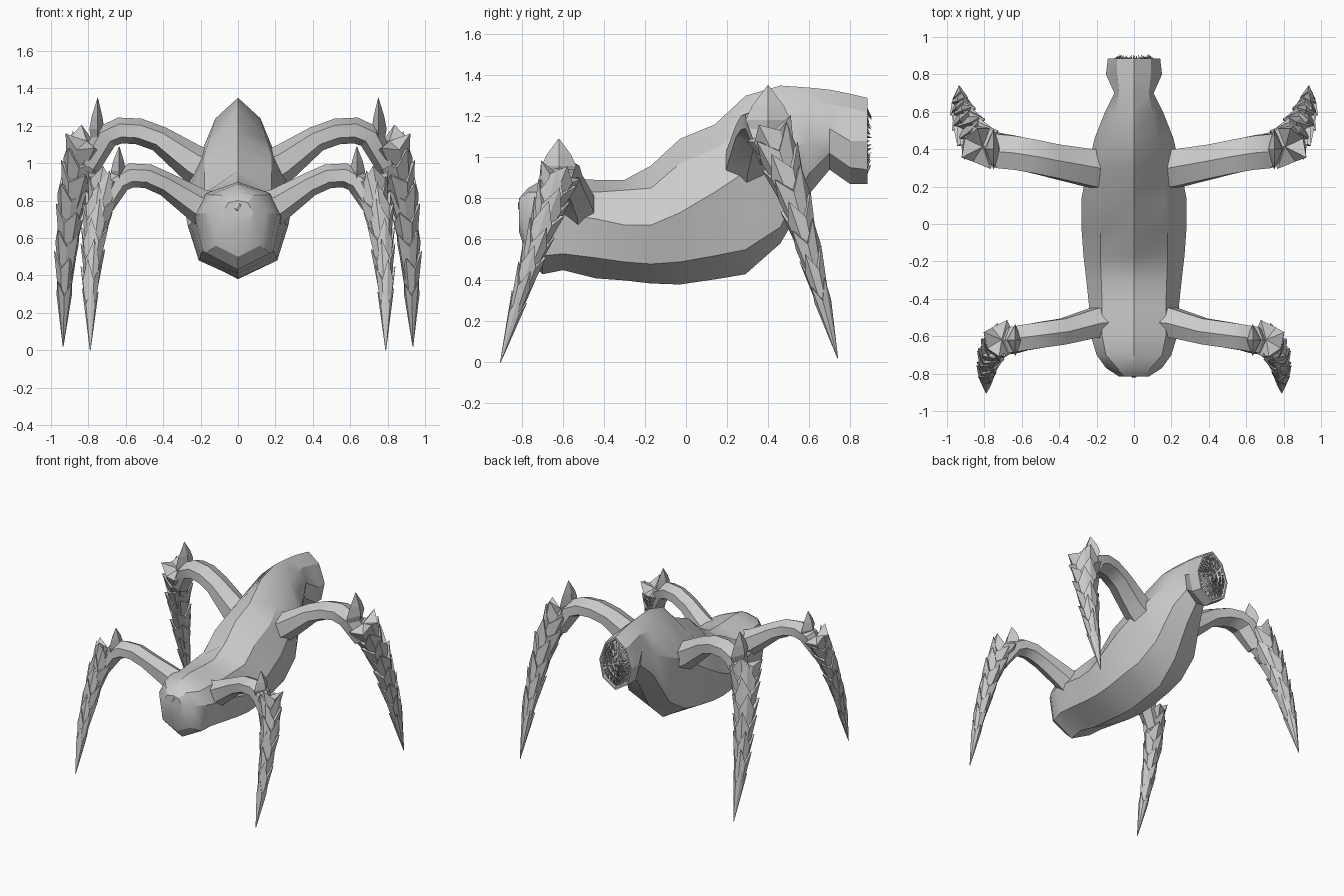
import bpy, bmesh, math, random
from mathutils import Vector

if "Cube" in bpy.data.objects:
    bpy.data.objects.remove(bpy.data.objects["Cube"])

random.seed(4)


def finish(name, bm, mirror=False, smooth=None):
    bmesh.ops.recalc_face_normals(bm, faces=bm.faces)
    me = bpy.data.meshes.new(name)
    bm.to_mesh(me)
    bm.free()
    ob = bpy.data.objects.new(name, me)
    bpy.context.collection.objects.link(ob)
    if mirror:
        ob.modifiers.new("Mirror", 'MIRROR').use_mirror_merge = False
    if smooth:
        bpy.ops.object.select_all(action='DESELECT')
        ob.select_set(True)
        bpy.context.view_layer.objects.active = ob
        bpy.ops.object.shade_smooth_by_angle(angle=math.radians(smooth))
    return ob


def loft(bm, rings):
    """Skin a list of equal-length point rings and cap both ends."""
    vs = [[bm.verts.new(p) for p in r] for r in rings]
    n = len(vs[0])
    for a, b in zip(vs, vs[1:]):
        for i in range(n):
            j = (i + 1) % n
            bm.faces.new((a[i], a[j], b[j], b[i]))
    for r in (vs[0], vs[-1]):
        c = bm.verts.new(sum((v.co for v in r), Vector()) / n)
        for i in range(n):
            bm.faces.new((r[i], r[(i + 1) % n], c))


def body_ring(y, zt, xu, zu, xs, zs, xl, zl, zb):
    half = [(xu, zu), (xs, zs), (xl, zl)]
    pts = [(0, zt)] + half + [(0, zb)] + [(-x, z) for x, z in reversed(half)]
    return [Vector((x, y, z)) for x, z in pts]


# Body: eight-sided sections from blunt front to flared open mouth
sections = [
    (-.815, .80, .05, .79, .08, .74, .06, .67, .64),
    (-.77, .85, .09, .83, .15, .74, .12, .56, .50),
    (-.70, .89, .15, .83, .20, .73, .17, .52, .43),
    (-.60, .90, .17, .84, .23, .72, .19, .53, .45),
    (-.44, .89, .17, .83, .24, .70, .20, .51, .41),
    (-.30, .89, .175, .84, .255, .67, .205, .49, .40),
    (-.17, .96, .18, .85, .27, .67, .21, .48, .385),
    (-.03, 1.09, .18, .97, .28, .73, .21, .49, .38),
    (.14, 1.16, .18, 1.04, .28, .83, .21, .52, .405),
    (.29, 1.30, .15, 1.14, .25, .93, .20, .55, .43),
    (.46, 1.35, .12, 1.24, .21, 1.02, .18, .66, .58),
    (.60, 1.34, .10, 1.25, .155, 1.08, .13, .92, .82),
    (.70, 1.33, .08, 1.26, .105, 1.14, .09, 1.02, .94),
    (.80, 1.31, .09, 1.24, .15, 1.08, .12, .95, .87),
    (.885, 1.29, .09, 1.22, .14, 1.08, .11, .94, .87),
]
rings = [body_ring(*s) for s in sections]
mouth = Vector((0, .885, 1.08))
lip = rings[-1]
for scale, depth in ((.92, 0), (.6, .05)):
    rings.append([mouth + (p - mouth) * scale - Vector((0, depth, 0)) for p in lip])
bm = bmesh.new()
loft(bm, rings)
finish("body", bm, smooth=28)

# Small knob on the blunt front
bm = bmesh.new()
bmesh.ops.create_icosphere(bm, subdivisions=1, radius=.035)
bmesh.ops.translate(bm, verts=bm.verts, vec=(0, -.79, .765))
finish("front_knob", bm)

# Rings of thin teeth lining the mouth
bm = bmesh.new()
for scale, count, y in ((.92, 40, .875), (.75, 34, .865), (.58, 28, .85), (.4, 18, .84)):
    for k in range(count):
        a = 2 * math.pi * (k + random.uniform(-.2, .2)) / count
        out = Vector((math.cos(a) * .13, 0, math.sin(a) * .20))
        side = Vector((-math.sin(a), 0, math.cos(a))) * .009
        root = Vector((0, y, 1.08)) + out * scale
        tip = root - out * .35 + Vector((0, random.uniform(.015, .035), 0))
        v = [bm.verts.new(p) for p in (root + side, root - side, root - Vector((0, .02, 0)), tip)]
        for f in ((0, 1, 2), (0, 1, 3), (1, 2, 3), (2, 0, 3)):
            bm.faces.new([v[i] for i in f])
finish("mouth_teeth", bm)


def along(path, t):
    s = min(max(t, 0), .9999) * (len(path) - 1)
    i = int(s)
    return path[i].lerp(path[i + 1], s - i)


def upper_leg(name, stations):
    """Hexagonal arched limb; stations are (x, y, z, half depth, half height)."""
    pos = [Vector(s[:3]) for s in stations]
    rings = []
    for i, (x, y, z, d, h) in enumerate(stations):
        t = pos[min(i + 1, len(pos) - 1)] - pos[max(i - 1, 0)]
        up = Vector((-t.z, 0, t.x)).normalized()
        rings.append([pos[i] + Vector((0, d * math.cos(a), 0)) + up * h * math.sin(a)
                      for a in (math.radians(30 + 60 * k) for k in range(6))])
    bm = bmesh.new()
    loft(bm, rings)
    finish(name, bm, True, 28)


def scaled_shin(name, path, radius, crest, count=8):
    """Nested jagged cones that taper down to a point, plus a knee crest."""
    path = [Vector(p) for p in path]
    outward = Vector((path[-1].x - path[0].x, path[-1].y - path[0].y, 0)).normalized()
    bm = bmesh.new()
    for i in range(count):
        t = .03 + .85 * i / count
        c = along(path, t)
        down = (along(path, t + .12) - along(path, t - .12)).normalized()
        side = down.cross(outward).normalized()
        front = side.cross(down).normalized()
        r = radius * (1 - t) ** .62
        end_t = min(t + .3, 1)
        e = along(path, end_t)
        re = radius * .45 * (1 - end_t) + .002
        top, low = [], []
        for k in range(8):
            a = math.pi * (k + i % 2 * .5) / 4
            d = front * math.cos(a) + side * math.sin(a)
            lift = (.07 + .03 * math.cos(a)) * (1 - .3 * t) * (.3 if i == 0 else 1)
            if k % 2:
                lift = -.035
            top.append(c + d * r * (.88 if k % 2 else 1.12) - down * lift)
            low.append(e + d * re)
        loft(bm, [top, low])
    # Flat diamond crest over the knee
    cx, cy, cz, w, h = crest
    loft(bm, [[Vector((cx + dx * s, cy + dy * s, cz - dz)) for dx, dy in
               ((.045, 0), (0, w), (-.035, 0), (0, -w))]
              for s, dz in ((.03, 0), (.7, h * .35), (1, h * .6), (.5, h))])
    finish(name, bm, True)


# Front pair of legs
upper_leg("front_upper_legs", [
    (.10, -.52, .72, .11, .12), (.22, -.53, .78, .09, .09), (.38, -.575, .885, .08, .065),
    (.48, -.59, .93, .08, .065), (.57, -.605, .935, .08, .065), (.64, -.62, .90, .08, .065),
    (.72, -.65, .76, .06, .05)])
scaled_shin("front_shins", [(.70, -.61, .94), (.76, -.68, .72), (.79, -.79, .40), (.79, -.905, 0)],
            .10, (.635, -.62, 1.09, .085, .22))

# Rear pair of legs
upper_leg("rear_upper_legs", [
    (.10, .29, .93, .13, .13), (.24, .30, 1.00, .115, .10), (.42, .335, 1.13, .105, .07),
    (.53, .36, 1.17, .105, .07), (.63, .38, 1.175, .105, .07), (.71, .39, 1.14, .105, .07),
    (.80, .43, .98, .08, .06)])
scaled_shin("rear_shins", [(.80, .40, 1.15), (.88, .51, .87), (.925, .62, .48), (.935, .74, .02)],
            .118, (.75, .40, 1.35, .11, .28))
